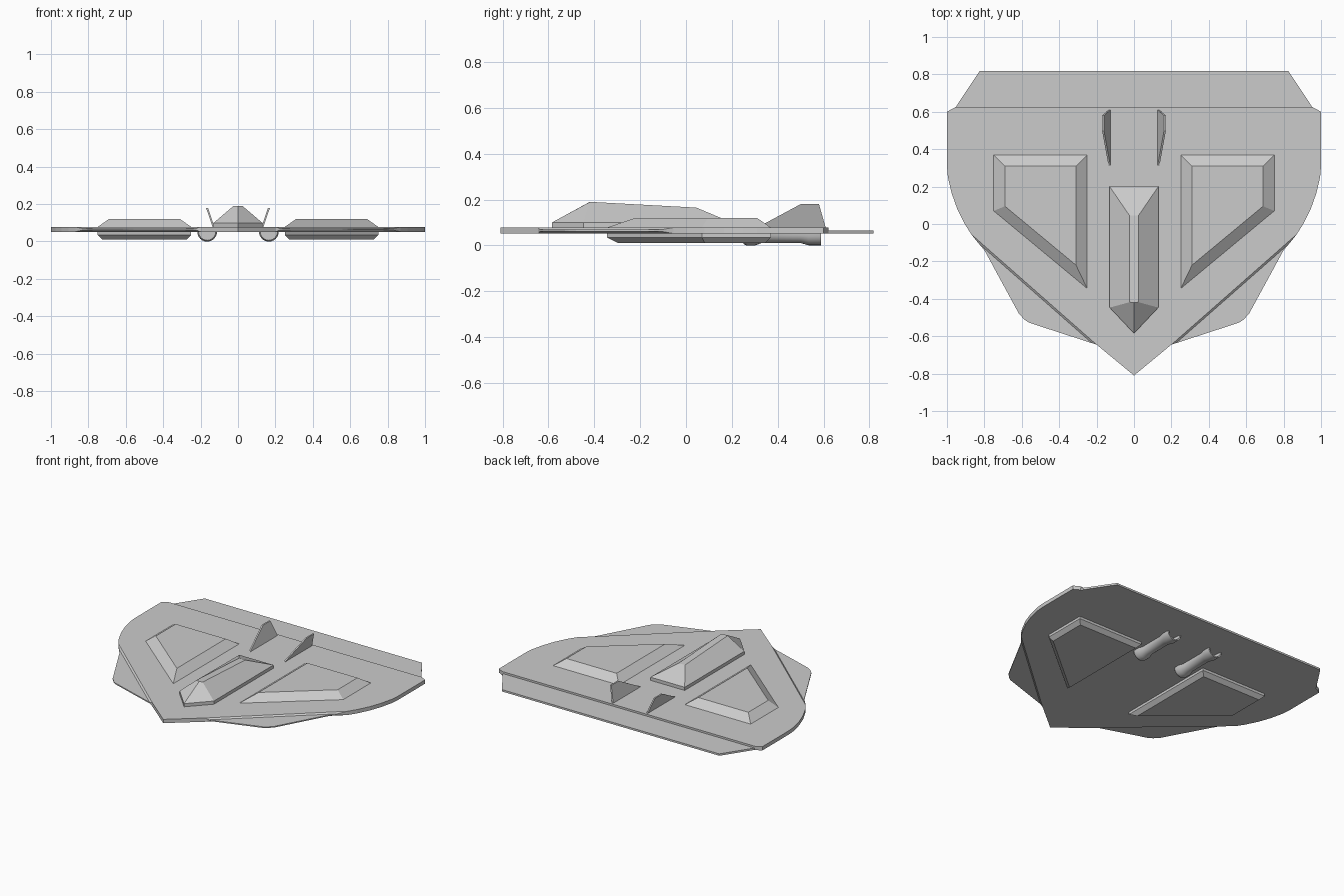
import bpy, math

if "Cube" in bpy.data.objects:
    bpy.data.objects.remove(bpy.data.objects["Cube"])

Z0, Z1 = 0.052, 0.078          # hull underside and deck heights


def make(name, verts, faces, mirror=False):
    me = bpy.data.meshes.new(name)
    me.from_pydata(verts, [], faces)
    ob = bpy.data.objects.new(name, me)
    bpy.context.collection.objects.link(ob)
    import bmesh
    bm = bmesh.new()
    bm.from_mesh(me)
    bmesh.ops.recalc_face_normals(bm, faces=bm.faces)
    bm.to_mesh(me)
    bm.free()
    if mirror:
        ob.modifiers.new("mirror", 'MIRROR')
    return ob


def loft(name, rings, mirror=False):
    """Closed solid through rings of equal point count."""
    n = len(rings[0])
    verts = [p for r in rings for p in r]
    faces = [list(range(n)), [(len(rings) - 1) * n + i for i in range(n)]]
    for k in range(len(rings) - 1):
        for i in range(n):
            j = (i + 1) % n
            faces.append([k * n + i, k * n + j, (k + 1) * n + j, (k + 1) * n + i])
    return make(name, verts, faces, mirror)


def at(points, z):
    return [(x, y, z) for x, y in points]


# Hull plate: right half outline, thinned at the front shoulders
edge = [(0, -.81), (.2, -.645), (.225, -.637), (.56, -.528), (.585, -.512), (.615, -.48),
        (.8, -.14), (.83, -.105), (.87, -.055), (.905, 0), (.945, .08), (.975, .165),
        (.995, .25), (1, .31), (1, .6), (.96, .622), (0, .622)]
n = len(edge)
thin = range(2, 8)
top = [(x, y, .069 if i in thin else Z1) for i, (x, y) in enumerate(edge)]
low = [(x, y, .061 if i in thin else Z0) for i, (x, y) in enumerate(edge)]
faces = []
for o in (0, n):
    faces.append([o + i for i in [0, 1] + list(range(8, n))])   # deck
    faces.append([o + i for i in (1, 2, 7, 8)])                 # slope strip
    faces.append([o + i for i in thin])                         # shoulder
faces += [[i, i + 1, n + i + 1, n + i] for i in range(n - 1)]
make("hull_plate", top + low, faces, True)

# Thin rear flap
flap = [(-.96, .615), (.96, .615), (.825, .818), (-.825, .818)]
loft("rear_flap", [at(flap, Z0), at(flap, .065)])

# Raised deck panels and underside pods share a footprint
base = [(.25, .37), (.75, .37), (.75, .07), (.25, -.345)]
inner = [(.31, .31), (.69, .31), (.69, .095), (.31, -.22)]
keel = [(.275, .345), (.725, .345), (.725, .082), (.275, -.295)]
loft("deck_panel", [at(base, .07), at(base, Z1), at(inner, .12)], True)
loft("underside_pod", [at(base, .06), at(base, .035), at(keel, .01)], True)

# Cockpit: short walls, then facets up to a narrow ridge
foot = [(0, -.585), (.13, -.447), (.13, .2), (-.13, .2), (-.13, -.447)]
ridge = [(0, -.42, .19), (.024, -.418, .19), (.024, .045, .165),
         (-.024, .045, .165), (-.024, -.418, .19)]
loft("cockpit", [at(foot, .07), at(foot, .1), ridge])

# Canted tail fins
fin = [(.305, .075), (.5, .18), (.58, .18), (.61, .075)]


def fin_side(offset):
    return [(.131 + (z - .078) * .34 + offset, y, z) for y, z in fin]


loft("tail_fin", [fin_side(-.005), fin_side(.005)], True)

# Half-sunk engines with flared ends and a hollow nozzle
profile = [(.25, .046), (.265, .053), (.30, .053), (.33, .042), (.50, .042),
           (.535, .052), (.588, .052), (.588, .043), (.535, .038)]
SEG = 24
rings = [[(.165 + r * math.cos(a), y, .0525 + r * math.sin(a))
          for a in (math.pi + math.pi * k / (SEG // 2) for k in range(SEG // 2 + 1))]
         for y, r in profile]
engine = loft("engine", rings, True)
bpy.context.view_layer.objects.active = engine
engine.select_set(True)
bpy.ops.object.shade_smooth_by_angle(angle=math.radians(20))
